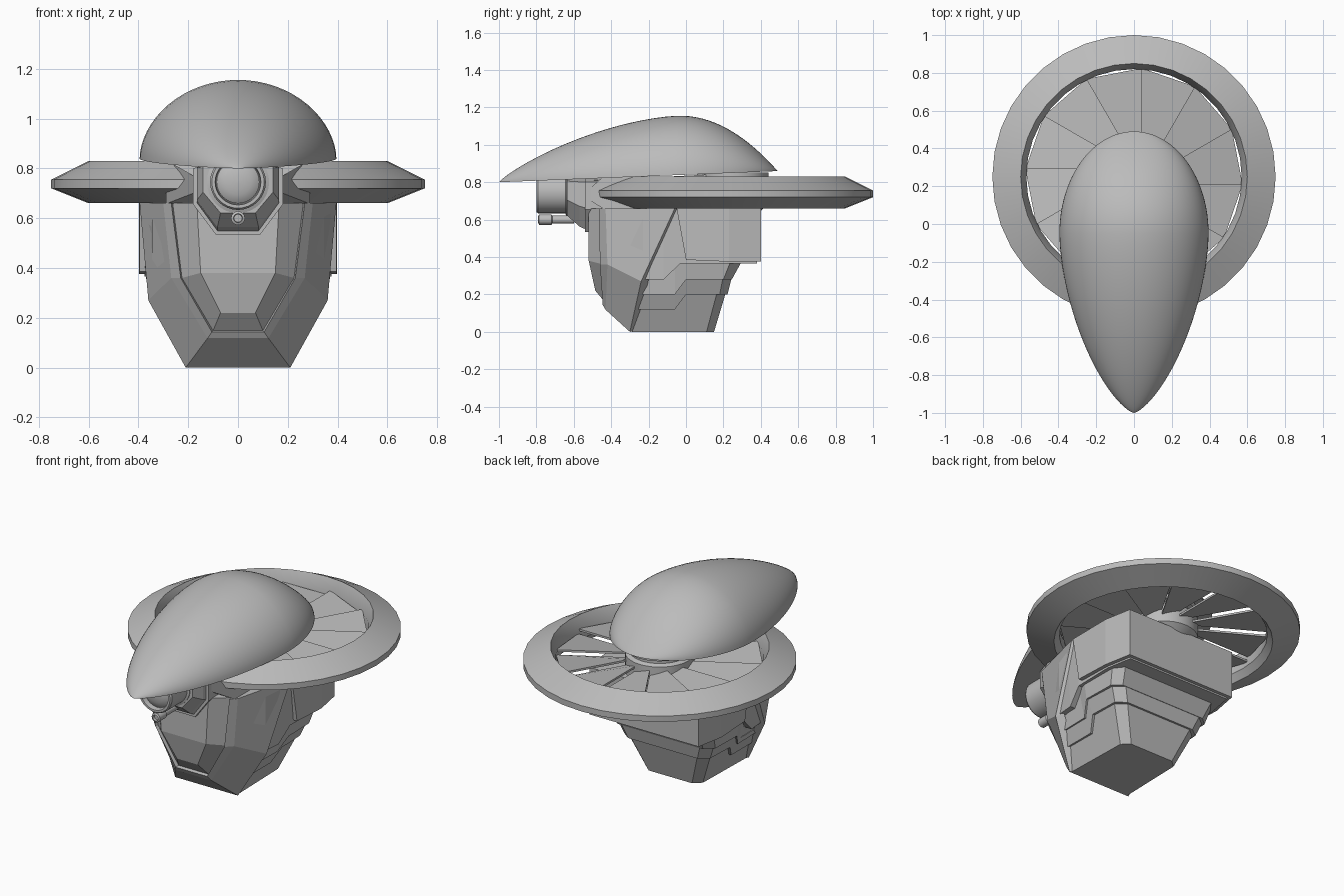
import bpy, bmesh, math
from mathutils import Matrix, Vector

if "Cube" in bpy.data.objects:
    bpy.data.objects.remove(bpy.data.objects["Cube"])

grey = bpy.data.materials.new("plain_grey")
grey.diffuse_color = (0.5, 0.5, 0.5, 1)
grey.use_nodes = True
grey.node_tree.nodes["Principled BSDF"].inputs["Base Color"].default_value = grey.diffuse_color


def finish(name, bm, smooth=None):
    bmesh.ops.remove_doubles(bm, verts=bm.verts, dist=0.0005)
    bmesh.ops.recalc_face_normals(bm, faces=bm.faces)
    me = bpy.data.meshes.new(name)
    bm.to_mesh(me)
    bm.free()
    ob = bpy.data.objects.new(name, me)
    bpy.context.collection.objects.link(ob)
    me.materials.append(grey)
    if smooth:
        bpy.ops.object.select_all(action='DESELECT')
        ob.select_set(True)
        bpy.context.view_layer.objects.active = ob
        bpy.ops.object.shade_smooth_by_angle(angle=math.radians(smooth))
    return ob


def loft(bm, loops, cap=True, closed=False):
    """Bridge equal-length loops of points."""
    rows = [[bm.verts.new(p) for p in lp] for lp in loops]
    pairs = list(zip(rows, rows[1:])) + ([(rows[-1], rows[0])] if closed else [])
    for a, b in pairs:
        n = len(a)
        for i in range(n):
            j = (i + 1) % n
            bm.faces.new((a[i], a[j], b[j], b[i]))
    if cap and not closed:
        bm.faces.new(rows[0])
        bm.faces.new(rows[-1])


def slab(name, stations):
    """Symmetric body from (yb, zb, half width, yt, zt, half width) stations."""
    bm = bmesh.new()
    loft(bm, [[(-wb, yb, zb), (wb, yb, zb), (wt, yt, zt), (-wt, yt, zt)]
              for yb, zb, wb, yt, zt, wt in stations])
    return finish(name, bm)


def lathe(name, profile, origin, axis='Z', segs=32, closed=False):
    """Turn an (r, h) profile round z, or round the forward axis."""
    bm = bmesh.new()
    loops = []
    for r, h in profile:
        lp = []
        for i in range(segs):
            a = 2 * math.pi * i / segs
            p = (r * math.cos(a), r * math.sin(a), h)
            if axis == 'Y':
                p = (p[0], -h, p[1])
            lp.append(Vector(p) + Vector(origin))
        loops.append(lp)
    loft(bm, loops, closed=closed)
    return finish(name, bm, 30)


# Teardrop cap: half-elliptic sections along y, flat underneath
bm = bmesh.new()
N, ARC, YM = 48, 32, -0.05
loops = []
for k in range(N + 1):
    s = -math.cos(math.pi * k / N)
    s = max(-0.9995, min(0.9995, s))
    t = abs(s)
    if s < 0:
        y, w, h = YM + 0.95 * s, (1 - t ** 1.7) ** 0.7, (1 - t ** 1.7) ** 0.85
    else:
        y, w, h = YM + 0.54 * s, (1 - t * t) ** 0.5, 1 - t * t
    rim = 0.80 + 0.04 * (y + 1)
    loops.append([(0.395 * w * math.cos(math.pi * i / ARC), y,
                   rim + 0.317 * h * math.sin(math.pi * i / ARC) ** 1.08)
                  for i in range(ARC + 1)])
loft(bm, loops)
finish("cap", bm, 40)

# Rotor ring, hub and blades
C = (0, 0.25, 0)
lathe("rotor_ring", [(0.60, 0.83), (0.75, 0.755), (0.75, 0.72), (0.60, 0.66),
                     (0.57, 0.70), (0.57, 0.76)], C, segs=36, closed=True)
lathe("rotor_hub", [(0.14, 0.64), (0.19, 0.68), (0.19, 0.79), (0.165, 0.80),
                    (0.165, 0.815), (0.19, 0.825), (0.19, 0.852)], C)
bm = bmesh.new()
for i in range(12):
    def edge(k, z):
        m = Matrix.Rotation(-math.radians(30 * k), 3, 'Z')
        return [m @ Vector((0.04, r, z)) + Vector(C) for r in (0.17, 0.575)]
    a, b = edge(i, 0.765), edge(i + 1, 0.735)
    top = [a[0], a[1], b[1], b[0]]
    loft(bm, [top, [p - Vector((0, 0, 0.012)) for p in top]])
finish("rotor_blades", bm)

# Mask: columns from back return to the raised face plate, three rows down
COLS = [
    [(.33, .0, .66), (.33, -.20, .28), (.18, -.26, .005)],        # hidden return
    [(.395, -.06, .66), (.36, -.24, .27), (.21, -.30, 0)],        # outer edge
    [(.30, -.43, .66), (.268, -.42, .36), (.122, -.43, .118)],    # trim outer
    [(.268, -.465, .66), (.23, -.46, .36), (.105, -.445, .143)],  # trim inner
    [(.262, -.44, .66), (.225, -.44, .36), (.10, -.425, .148)],   # recess
    [(.165, -.52, .66), (.15, -.52, .38), (.07, -.485, .22)],     # plate ridge
]
bm = bmesh.new()
grids = [[[bm.verts.new((s * x, y, z)) for x, y, z in col] for col in COLS]
         for s in (1, -1)]
for g in grids:
    for a, b in zip(g, g[1:]):
        for r in (0, 1):
            bm.faces.new((a[r], a[r + 1], b[r + 1], b[r]))
R, L = grids
for k in range(len(COLS) - 1):
    bm.faces.new((R[k][2], R[k + 1][2], L[k + 1][2], L[k][2]))
for r in (0, 1):
    bm.faces.new((R[-1][r], R[-1][r + 1], L[-1][r + 1], L[-1][r]))
bm.faces.new([c[0] for c in R] + [c[0] for c in reversed(L)])
finish("mask", bm)

# Rear head: upper block, then stepped tiers narrowing to the jaw
slab("ear_block", [(.0, .385, .395, -.05, .66, .395), (.23, .375, .397, .23, .66, .397),
                   (.40, .375, .365, .40, .66, .365)])
slab("upper_tier", [(-.40, .35, .26, -.40, .66, .28), (-.23, .28, .345, -.23, .66, .345),
                    (-.12, .28, .355, -.12, .66, .375), (-.03, .365, .37, -.03, .65, .385),
                    (.22, .365, .375, .22, .65, .375), (.38, .365, .345, .38, .65, .345)])
slab("middle_tier", [(-.27, .20, .30, -.27, .36, .30), (-.06, .20, .305, -.06, .40, .35),
                     (0, .28, .34, 0, .40, .36), (.20, .28, .335, .24, .38, .355),
                     (.245, .28, .285, .30, .38, .31)])
slab("jaw_panel", [(-.27, .12, .26, -.25, .23, .305), (-.06, .12, .26, -.06, .23, .308),
                   (0, .20, .295, 0, .30, .338), (.18, .20, .288, .20, .30, .328),
                   (.222, .20, .232, .247, .30, .268)])
slab("jaw", [(-.29, 0, .20, -.24, .30, .325), (.11, 0, .19, .19, .30, .32),
             (.15, 0, .145, .24, .30, .26)])

# Ring collar at the front and arm back to the hub
bm = bmesh.new()
prof = [(-.51, .70, .18), (-.51, .77, .18), (-.44, .832, .29),
        (-.25, .832, .29), (-.25, .657, .29), (-.44, .657, .29)]
loft(bm, [[(s * w, y, z) for y, z, w in prof] for s in (1, -1)])
finish("ring_collar", bm)
slab("hub_arm", [(-.50, .68, .15, -.50, .81, .15), (.20, .68, .12, .20, .845, .12)])

# Faceted lens housing
HOUSE = [(.09, .535), (.18, .655), (.18, .80), (.12, .82),
         (-.12, .82), (-.18, .80), (-.18, .655), (-.09, .535)]
bm = bmesh.new()
loft(bm, [[(x * f, y, .82 - (.82 - z) * g) for x, z in HOUSE]
          for y, f, g in ((-.45, 1, 1), (-.54, 1, 1), (-.54, .92, .95),
                          (-.57, .92, .90), (-.635, .78, .70))])
finish("lens_housing", bm)

# Lens barrel, glass and the small bolt below
lathe("lens_barrel", [(.125, .55), (.125, .64), (.112, .645), (.112, .79), (.105, .80),
                      (.092, .80), (.088, .77)], (0, 0, .745), 'Y')
lathe("lens_glass", [(.088 * math.cos(a), .765 + .03 * math.sin(a))
                     for a in [math.radians(d) for d in (0, 18, 36, 54, 72, 88)]],
      (0, 0, .745), 'Y')
lathe("lens_bolt", [(.022, .60), (.022, .715), (.028, .72), (.028, .785), (.018, .79),
                    (.016, .775)], (0, 0, .60), 'Y', segs=16)
